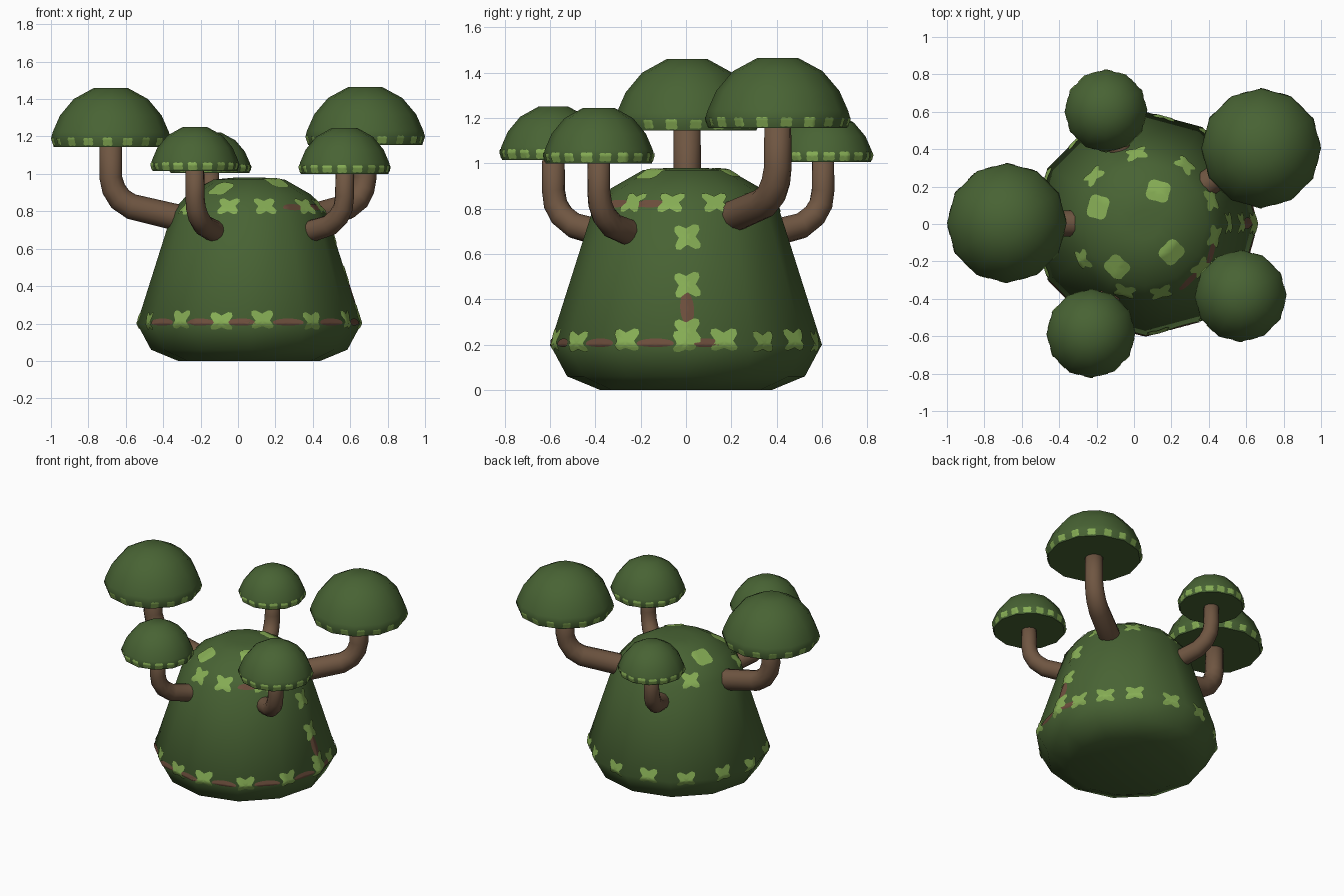
import bpy, bmesh, math
from mathutils import Vector
from mathutils.bvhtree import BVHTree

if "Cube" in bpy.data.objects:
    bpy.data.objects.remove(bpy.data.objects["Cube"])


def material(name, rgb):
    m = bpy.data.materials.new(name)
    m.diffuse_color = (*rgb, 1)
    m.use_nodes = True
    m.node_tree.nodes["Principled BSDF"].inputs["Base Color"].default_value = m.diffuse_color
    return m


GREEN = material("foliage green", (0.065, 0.125, 0.034))
LEAF = material("light leaf green", (0.24, 0.42, 0.09))
BARK = material("bark brown", (0.16, 0.093, 0.054))
VINE = material("vine brown", (0.15, 0.075, 0.045))
CX = 0.06  # bush axis


def add_object(name, bm, mat):
    me = bpy.data.meshes.new(name)
    bm.to_mesh(me)
    me.materials.append(mat)
    for p in me.polygons:
        p.use_smooth = True
    ob = bpy.data.objects.new(name, me)
    bpy.context.collection.objects.link(ob)
    return ob


def skin(bm, rings):
    """Join rings of vertices and close both ends."""
    n = len(rings[0])
    for a, b in zip(rings, rings[1:]):
        for i in range(n):
            j = (i + 1) % n
            bm.faces.new((a[i], a[j], b[j], b[i]))
    bm.faces.new(rings[0][::-1])
    bm.faces.new(rings[-1])
    bmesh.ops.recalc_face_normals(bm, faces=bm.faces)


def lathe(name, profile, x, y, mat, sides=12, sharp=80):
    """Twelve-sided turned solid; returns a tree of its surface for plates."""
    bm = bmesh.new()
    rings = []
    for r, z in profile:
        rings.append([bm.verts.new((x + r * math.cos(math.tau * i / sides),
                                    y + r * math.sin(math.tau * i / sides), z))
                      for i in range(sides)])
    skin(bm, rings)
    for e in bm.edges:
        e.smooth = e.calc_face_angle(0) < math.radians(sharp)
    tree = BVHTree.FromBMesh(bm)
    add_object(name, bm, mat)
    bm.free()
    return tree


def tube(name, path, radii, mat, sides=12):
    bm = bmesh.new()
    rings = []
    for i, p in enumerate(path):
        d = (path[min(i + 1, len(path) - 1)] - path[max(i - 1, 0)]).normalized()
        side = Vector((-path[-1].y, path[-1].x - CX, 0)).normalized()
        up = d.cross(side)
        rings.append([bm.verts.new(p + radii[i] * (side * math.cos(math.tau * k / sides)
                                                   + up * math.sin(math.tau * k / sides)))
                      for k in range(sides)])
    skin(bm, rings)
    add_object(name, bm, mat)
    bm.free()


def plate(bm, tree, origin, direction, w, h, notch=0.0, lift=0.005):
    """Thin patch wrapped on a surface: four lobes if notch > 0, else an oval."""
    hit, n, _, _ = tree.ray_cast(origin, direction)
    if hit is None:
        return
    u = Vector((0, 0, 1)).cross(n).normalized()
    v = n.cross(u)

    def put(a, b):
        q, qn, _, _ = tree.find_nearest(hit + u * a + v * b)
        return bm.verts.new(q + (qn + n).normalized() * lift)

    steps = 24
    prev = None
    mid = put(0, 0)
    for f in (0.35, 0.7, 1.0):
        ring = []
        for i in range(steps):
            t = math.tau * i / steps
            k = f * (1 - notch * (0.5 + 0.5 * math.cos(4 * t)))
            ring.append(put(w * k * math.cos(t), h * k * math.sin(t)))
        for i in range(steps):
            j = (i + 1) % steps
            if prev:
                bm.faces.new((prev[i], ring[i], ring[j], prev[j]))
            else:
                bm.faces.new((mid, ring[i], ring[j]))
        prev = ring


def on_side(bm, tree, x, y, angle, z, *size, **kw):
    a = math.radians(angle)
    d = Vector((math.cos(a), math.sin(a), 0))
    plate(bm, tree, Vector((x, y, z)) + d * 2, -d, *size, **kw)


# Bush body
body = lathe("bush_body", [(0.38, 0), (0.525, 0.06), (0.6, 0.2), (0.41, 0.80),
                           (0.33, 0.89), (0.19, 0.97), (0.08, 0.98)], CX, 0, GREEN)

# Leaves and vines on the body
leaves, vines = bmesh.new(), bmesh.new()
low = [-157, -129, -105, -83, -55, -27, 0, 17, 36, 55, 80, 105, 130, 155, 179]
for k, a in enumerate(low):
    on_side(leaves, body, CX, 0, a, 0.205 + 0.01 * (k % 2), 0.08, 0.075, 0.5)
for a, b in zip(low[:7], low[1:8]):
    on_side(vines, body, CX, 0, (a + b) / 2, 0.205, 0.085, 0.022, lift=0.003)
for z in (0.26, 0.465, 0.675):
    on_side(leaves, body, CX, 0, 0.3, z, 0.08, 0.075, 0.5)
on_side(vines, body, CX, 0, 0.3, 0.36, 0.033, 0.075, lift=0.003)
for a in (-150, -107, -77, -38, -10, 20, 56, 97, 137):
    on_side(leaves, body, CX, 0, a, 0.825, 0.075, 0.07, 0.5)
for a in (-24, -52):
    on_side(vines, body, CX, 0, a, 0.82, 0.075, 0.022, lift=0.003)
for x, y in ((0.13, 0.175), (0.2, -0.15), (-0.09, -0.23), (-0.19, 0.09)):
    plate(leaves, body, Vector((x, y, 2)), Vector((0, 0, -1)), 0.075, 0.075, 0.2)

# Branches (radius from the axis, height) and their caps
BIG = [(0.25, 0.745), (0.40, 0.77), (0.63, 0.825), (0.69, 0.865), (0.725, 0.92), (0.74, 0.98), (0.74, 1.20)]
SMALL = [(0.27, 0.665), (0.42, 0.695), (0.54, 0.725), (0.60, 0.77), (0.63, 0.82), (0.64, 0.88), (0.64, 1.06)]
DOME = [(0.955, 0), (1, 0.14), (0.97, 0.25), (0.85, 0.53), (0.62, 0.81), (0.28, 1)]
caps = [("left", -0.68, 0.005, 0.32, 1.145, 1.46, BIG, 0.06),
        ("back_right", 0.68, 0.405, 0.32, 1.155, 1.465, BIG, 0.06),
        ("front_left", -0.23, -0.585, 0.237, 1.015, 1.25, SMALL, 0.05),
        ("front_right", 0.57, -0.385, 0.245, 1.0, 1.245, SMALL, 0.05),
        ("back_left", -0.15, 0.605, 0.22, 1.005, 1.22, SMALL, 0.05)]
for name, x, y, r, z0, z1, path, thick in caps:
    out = Vector((x - CX, y, 0))
    s = out.length / path[-1][0]
    out.normalize()
    pts = [Vector((CX, 0, z)) + out * d * s for d, z in path]
    tube(name + "_branch", pts, [thick * (1.22 - 0.04 * i) for i in range(len(pts))], BARK)
    cap = lathe(name + "_cap", [(r * f, z0 + (z1 - z0) * g) for f, g in DOME], x, y, GREEN, sharp=60)
    for k in range(18):
        on_side(leaves, cap, x, y, 20 * k + 7, z0 + 0.028, 0.034, 0.026 + 0.004 * (k % 2), 0.3, lift=0.003)

add_object("leaf_patches", leaves, LEAF)
add_object("vine_patches", vines, VINE)
